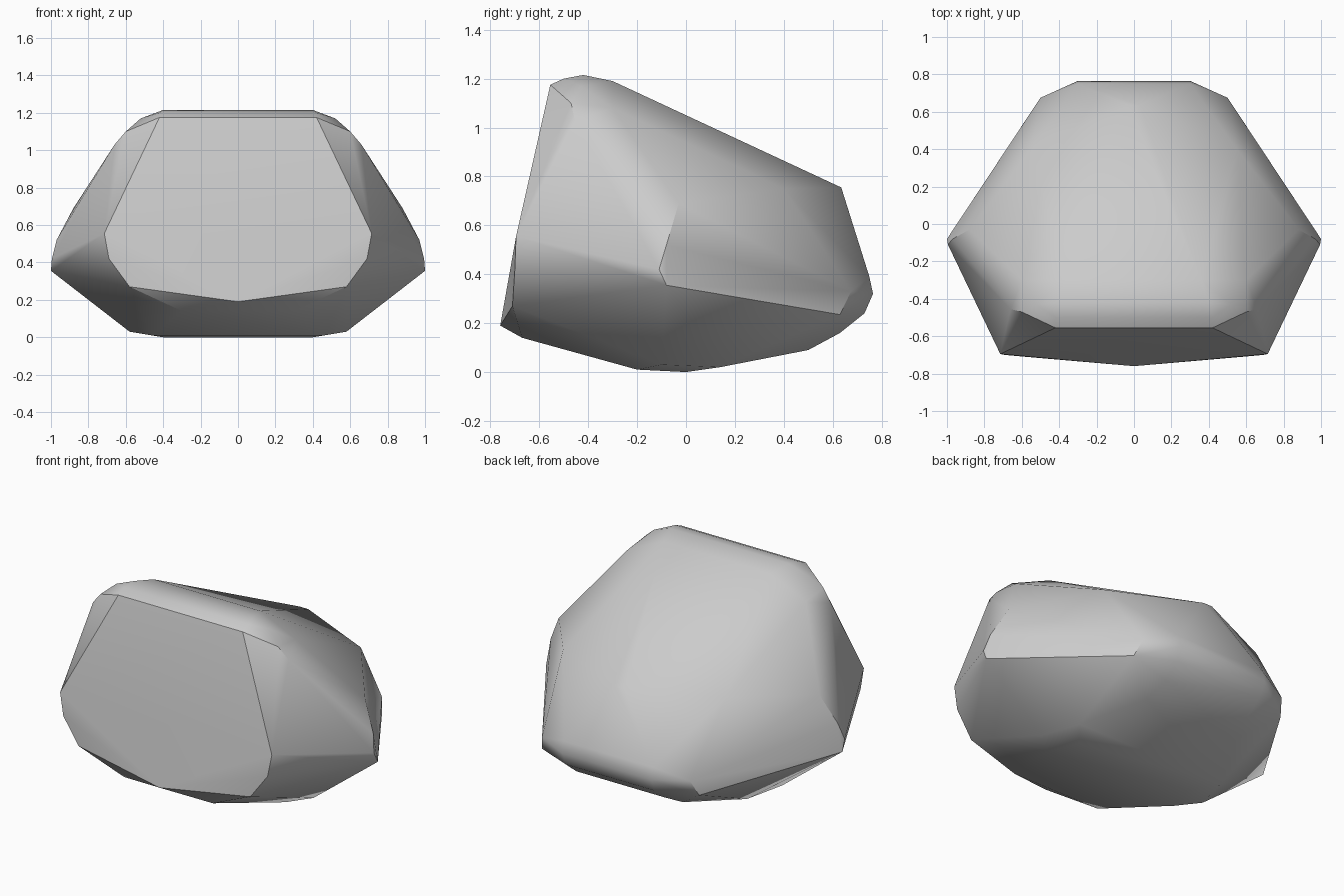
import bpy
import bmesh
import math

# Remove the default object
default_cube = bpy.data.objects.get("Cube")
if default_cube is not None:
    bpy.data.objects.remove(default_cube, do_unlink=True)


def make_material(name, colour):
    """Create a plain flat material."""
    material = bpy.data.materials.new(name)
    material.use_nodes = True
    material.diffuse_color = colour
    shader = material.node_tree.nodes["Principled BSDF"]
    shader.inputs["Base Color"].default_value = colour
    shader.inputs["Roughness"].default_value = 0.8
    return material


# Chiselled corners of one half of the stone, grouped by region
front_face = [(.42, -.555, 1.175), (.715, -.695, .555), (.69, -.7, .42),
              (.58, -.71, .27), (.3, -.67, .14), (0, -.76, .19)]
top_shoulder = [(.42, -.5, 1.2), (.4, -.42, 1.215), (.36, -.3, 1.19),
                (.52, -.43, 1.17), (.6, -.47, 1.1), (.66, -.455, 1.03),
                (.6, -.3, 1.08), (.7, -.35, .95)]
side_point = [(1, -.08, .355), (.995, -.11, .42), (.97, -.08, .52),
              (.88, -.03, .69)]
back_slope = [(.03, .635, .755), (.55, .4, .75), (.3, .75, .39),
              (.3, .765, .32), (.5, .675, .33), (.53, .63, .235)]
underside = [(.3, .73, .24), (.3, .63, .16), (.33, .5, .09),
             (.51, .14, .02), (.4, 0, 0), (.58, -.1, .03),
             (.46, -.2, .01)]


def build_stone(name, corners, material):
    """Wrap a tight convex skin around the corners and their mirror images."""
    bm = bmesh.new()
    for x, y, z in corners:
        bm.verts.new((x, y, z))
        if x > 0:
            bm.verts.new((-x, y, z))
    hull = bmesh.ops.convex_hull(bm, input=bm.verts[:])
    spare = set(hull["geom_interior"]) | set(hull["geom_unused"])
    loose = [v for v in spare if isinstance(v, bmesh.types.BMVert)]
    bmesh.ops.delete(bm, geom=loose, context="VERTS")

    # Merge nearly coplanar triangles into broad facets
    bmesh.ops.dissolve_limit(bm, angle_limit=math.radians(1),
                             verts=bm.verts[:], edges=bm.edges[:])
    bmesh.ops.recalc_face_normals(bm, faces=bm.faces[:])

    mesh = bpy.data.meshes.new(name)
    bm.to_mesh(mesh)
    bm.free()
    mesh.materials.append(material)
    stone = bpy.data.objects.new(name, mesh)
    bpy.context.scene.collection.objects.link(stone)
    return stone


stone_grey = make_material("stone grey", (.6, .6, .6, 1))
boulder = build_stone(
    "boulder",
    front_face + top_shoulder + side_point + back_slope + underside,
    stone_grey)

# Soft shading over shallow facets, crisp along the hard breaks
bpy.ops.object.select_all(action="DESELECT")
boulder.select_set(True)
bpy.context.view_layer.objects.active = boulder
bpy.ops.object.shade_smooth_by_angle(angle=math.radians(30))
